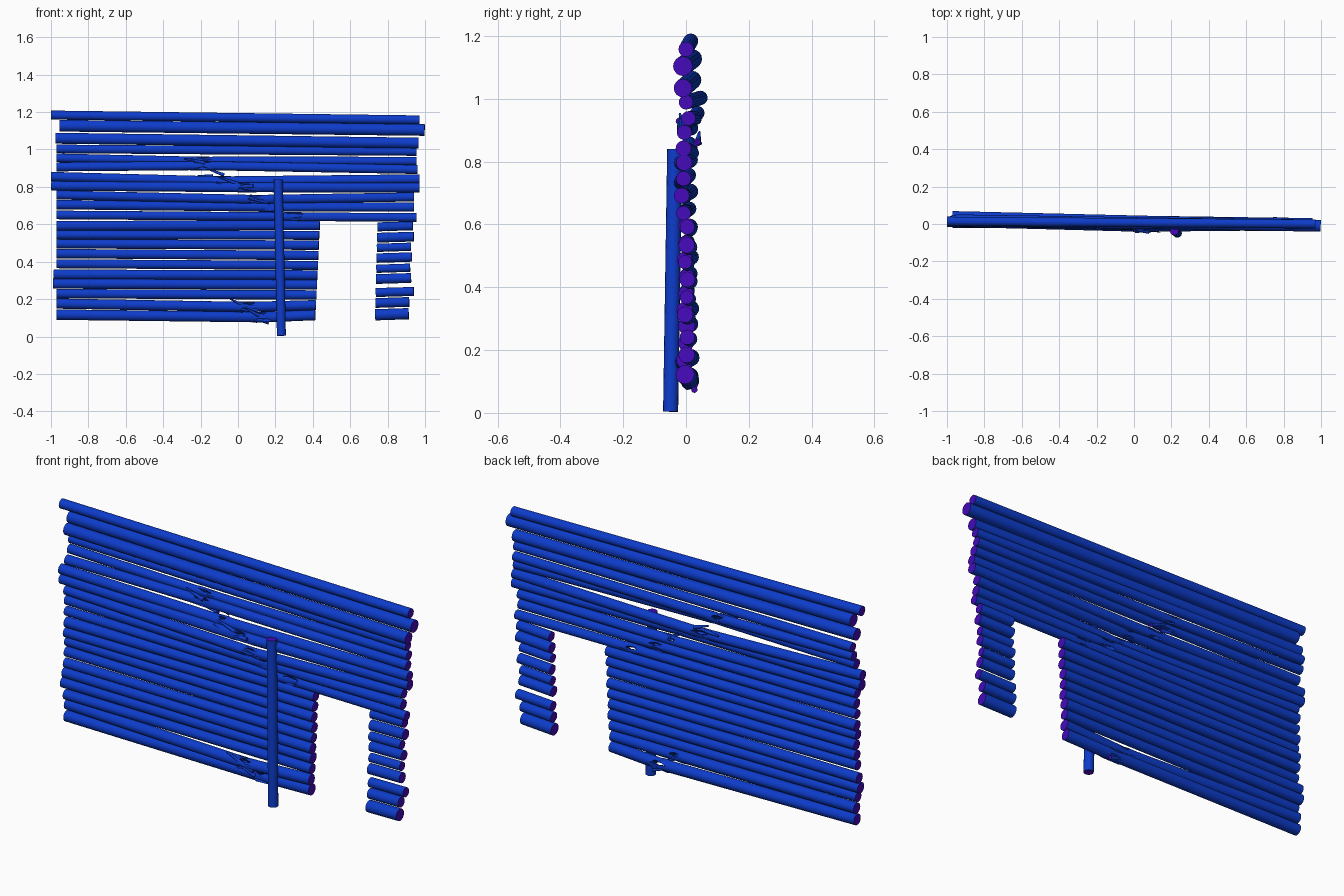
import bpy, bmesh, math, random
from mathutils import Vector

if "Cube" in bpy.data.objects:
    bpy.data.objects.remove(bpy.data.objects["Cube"])

random.seed(7)
SIDES = 16


def material(name, rgb):
    m = bpy.data.materials.new(name)
    m.diffuse_color = (*rgb, 1)
    m.use_nodes = True
    m.node_tree.nodes["Principled BSDF"].inputs["Base Color"].default_value = m.diffuse_color
    return m


BARK = material("bark", (0.004, 0.045, 0.6))
CUT = material("cut_end", (0.06, 0.003, 0.5))


def log(name, a, b, r, r2=None, jag_a=False, jag_b=False):
    """Round log from a to b; a jagged end is snapped into splinters."""
    a, b = Vector(a), Vector(b)
    r2 = r2 or r
    axis = (b - a).normalized()
    side = axis.cross(Vector((0, 1, 0))).normalized()
    up = side.cross(axis)
    bm = bmesh.new()

    def ring(centre, rad, jag=0):
        verts = []
        for i in range(SIDES):
            t = 2 * math.pi * i / SIDES
            spike = jag * (random.uniform(0.02, 0.07) if i % 4 < 2 else random.uniform(-0.045, 0))
            k = rad * (random.uniform(0.8, 1.15) if jag else 1)
            verts.append(bm.verts.new(centre + (side * math.cos(t) + up * math.sin(t)) * k + axis * spike))
        return verts

    rings = [ring(a, r, -1 if jag_a else 0)]
    if jag_a:
        rings.append(ring(a + axis * 0.06, r))
    if jag_b:
        rings.append(ring(b - axis * 0.06, r2))
    rings.append(ring(b, r2, 1 if jag_b else 0))
    for p, q in zip(rings, rings[1:]):
        for i in range(SIDES):
            j = (i + 1) % SIDES
            bm.faces.new((p[i], p[j], q[j], q[i]))
    for loop, jag, centre in ((rings[0], jag_a, a + axis * 0.03), (rings[-1], jag_b, b - axis * 0.03)):
        if jag:
            c = bm.verts.new(centre)
            for i in range(SIDES):
                bm.faces.new((loop[i], loop[(i + 1) % SIDES], c))
        else:
            bm.faces.new(loop).material_index = 1
    bmesh.ops.recalc_face_normals(bm, faces=bm.faces[:])
    me = bpy.data.meshes.new(name)
    bm.to_mesh(me)
    bm.free()
    me.materials.append(BARK)
    me.materials.append(CUT)
    ob = bpy.data.objects.new(name, me)
    bpy.context.collection.objects.link(ob)
    bpy.context.view_layer.objects.active = ob
    ob.select_set(True)
    bpy.ops.object.shade_smooth_by_angle(angle=math.radians(40))
    ob.select_set(False)


def broken_log(name, a, b, r, x, dy, dz):
    """Log snapped at x, with the break pushed off its line by dy, dz."""
    a, b = Vector(a), Vector(b)
    m = a.lerp(b, (x - a.x) / (b.x - a.x)) + Vector((0, dy, dz))
    log(name + "_left_half", a, m, r, jag_b=True)
    log(name + "_right_half", m + Vector((0.01, 0, 0)), b, r, jag_a=True)


def shard(x, y, z, length, tilt):
    """Thin splinter lying along the wall."""
    d = Vector((math.cos(tilt), random.uniform(-0.2, 0.2), math.sin(tilt))) * length / 2
    c = Vector((x, y, z))
    log("splinter", c - d, c + d, 0.004, 0.010)


# long upper logs: left x, left y, left z, right x, right y, right z, radius
upper = [
    (-1.0, .015, 1.184, .97, 0, 1.158, .024),
    (-.955, .02, 1.127, .998, -.01, 1.104, .031),
    (-.975, .02, 1.06, .965, -.01, 1.034, .029),
    (-.97, .046, 1.003, .955, 0, .989, .023),
    (-.97, .036, .955, .955, .008, .938, .023),
    (-.97, .015, .907, .96, -.005, .893, .024),
    (-1.0, .01, .855, .97, -.008, .842, .025),
    (-.998, .012, .806, .97, -.006, .797, .026),
    (-.97, .008, .757, .94, -.008, .746, .024),
    (-.97, .014, .705, .94, -.014, .692, .025),
    (-.97, .01, .650, .955, -.008, .636, .023),
]
# breaks run down the wall in a diagonal: x, y shift, z shift
upper_breaks = {4: (-.2, .0, -.01), 5: (-.2, -.012, .012), 6: (-.1, .012, -.018),
                7: (.03, -.018, -.004), 8: (.09, -.016, -.018),
                9: (.16, -.005, -.005), 10: (.3, 0, .0)}
for i, (x0, y0, z0, x1, y1, z1, r) in enumerate(upper):
    name = f"upper_log_{i + 1}"
    if i in upper_breaks:
        broken_log(name, (x0, y0, z0), (x1, y1, z1), r, *upper_breaks[i])
    else:
        log(name, (x0, y0, z0), (x1, y1, z1), r)

# lower logs left of the doorway
left_z = [.592, .544, .496, .443, .389, .332, .283, .229, .176, .117]
right_z = [.595, .541, .488, .433, .380, .328, .277, .222, .168, .115]
left_x = [-.97, -.97, -.97, -.97, -.97, -.985, -.99, -.97, -.97, -.97]
radii = [.026, .024, .025, .025, .024, .026, .027, .025, .027, .028]
lower_breaks = {8: (.05, -.014, -.012), 9: (.13, .008, -.012)}
for i in range(10):
    a = (left_x[i], (.012, .004, .016)[i % 3], left_z[i])
    b = (.437 - .0026 * i, (.002, 0, -.004)[i % 3], right_z[i])
    if i in lower_breaks:
        broken_log(f"lower_log_{i + 1}", a, b, radii[i], *lower_breaks[i])
    else:
        log(f"lower_log_{i + 1}", a, b, radii[i])

# short logs right of the doorway
jamb_z = [.588, .530, .476, .421, .364, .309, .237, .181, .118]
jamb_r = [.024, .026, .022, .025, .022, .026, .024, .026, .030]
jamb_x = [.935, .94, .925, .93, .92, .925, .94, .915, .912]
for i, (z, r, x) in enumerate(zip(jamb_z, jamb_r, jamb_x)):
    y = (.004, .002, -.003)[i % 3]
    log(f"door_side_log_{i + 1}", (.746 - .0015 * i, y + .008, z - .002), (x, y, z + .004), r)

# upright post in front of the wall
log("post", (.232, -.049, .004), (.215, -.036, .84), .024)

# loose splinters around the breaks
for x, y, z in [(-.22, -.012, .93), (-.15, .04, .87), (-.05, -.025, .82), (.04, -.036, .79),
                (.10, -.035, .735), (.17, -.02, .69), (.32, -.012, .64),
                (.03, -.03, .165), (.09, -.03, .14), (.12, .025, .10)]:
    for k in range(2):
        shard(x + random.uniform(-.04, .04), y, z + random.uniform(-.015, .015),
              random.uniform(.07, .12), random.uniform(-.5, .1))
